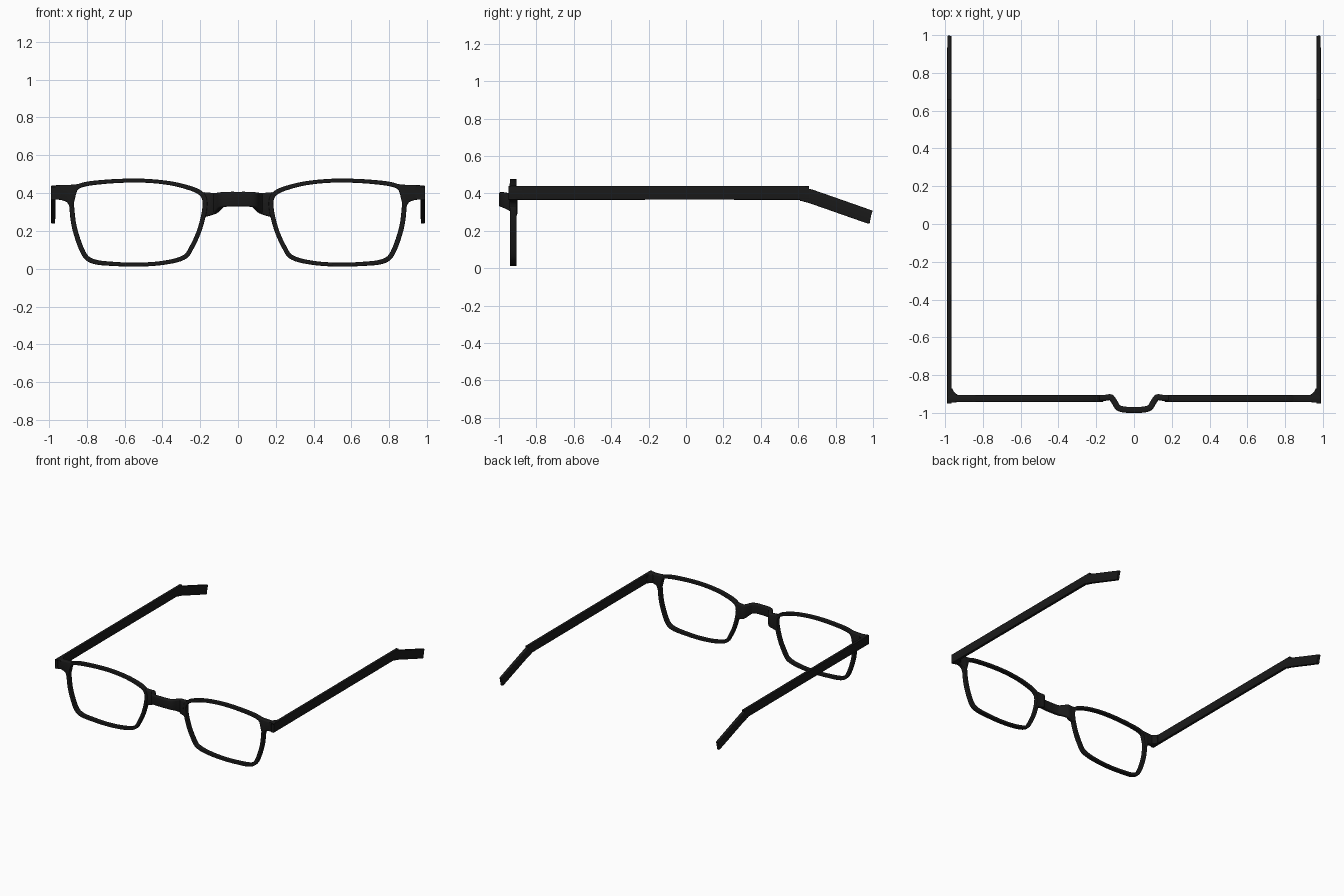
import bpy, bmesh, math
from mathutils import Vector

if "Cube" in bpy.data.objects:
    bpy.data.objects.remove(bpy.data.objects["Cube"])

black = bpy.data.materials.new("black_plastic")
black.diffuse_color = (0.01, 0.01, 0.01, 1)
black.use_nodes = True
black.node_tree.nodes["Principled BSDF"].inputs["Base Color"].default_value = black.diffuse_color


def spline(pts, steps, closed=False):
    """Catmull-Rom through tuples of any length."""
    n, out = len(pts), []
    for i in range(n if closed else n - 1):
        q = [pts[j % n] if closed else pts[min(max(j, 0), n - 1)]
             for j in range(i - 1, i + 3)]
        for s in range(steps):
            t = s / steps
            out.append(tuple(0.5 * (2 * b + (c - a) * t + (2 * a - 5 * b + 4 * c - d) * t * t
                             + (3 * b - a - 3 * c + d) * t ** 3) for a, b, c, d in zip(*q)))
    return out if closed else out + [tuple(pts[-1])]


def sweep(name, stations, closed=False, mirror=True, rounding=0.4):
    """Loft a rounded rectangle through (centre, half width vector, half height vector)."""
    bm = bmesh.new()
    rings = []
    for c, u, v in stations:
        a, b = u.length, v.length
        r = rounding * min(a, b)
        ring = []
        for k, (sx, sy) in enumerate([(1, 1), (-1, 1), (-1, -1), (1, -1)]):
            for m in range(4):
                ang = math.pi / 2 * (k + m / 3)
                p = sx * (a - r) + r * math.cos(ang)
                q = sy * (b - r) + r * math.sin(ang)
                ring.append(bm.verts.new(c + u * (p / a) + v * (q / b)))
        rings.append(ring)
    n = len(rings)
    for i in range(n if closed else n - 1):
        r0, r1 = rings[i], rings[(i + 1) % n]
        for j in range(16):
            k = (j + 1) % 16
            bm.faces.new((r0[j], r0[k], r1[k], r1[j]))
    if not closed:
        bm.faces.new(rings[0])
        bm.faces.new(rings[-1])
    bmesh.ops.recalc_face_normals(bm, faces=bm.faces)
    me = bpy.data.meshes.new(name)
    bm.to_mesh(me)
    bm.free()
    ob = bpy.data.objects.new(name, me)
    bpy.context.collection.objects.link(ob)
    me.materials.append(black)
    if mirror:
        ob.modifiers.new("mirror", 'MIRROR')
    bpy.ops.object.select_all(action='DESELECT')
    ob.select_set(True)
    bpy.context.view_layer.objects.active = ob
    bpy.ops.object.shade_smooth_by_angle(angle=math.radians(40))
    return ob


def tangents(pts, closed=False):
    n, out = len(pts), []
    for i in range(n):
        a = pts[(i - 1) % n] if closed else pts[max(i - 1, 0)]
        b = pts[(i + 1) % n] if closed else pts[min(i + 1, n - 1)]
        out.append((b - a).normalized())
    return out


# Lens rims: inner opening outline (x, z, rim width), counter to the outside
opening = [(.865, .386, .026), (.828, .429, .024), (.70, .449, .022), (.532, .456, .021),
           (.39, .446, .021), (.283, .423, .023), (.203, .388, .025), (.188, .328, .025),
           (.214, .212, .024), (.257, .116, .024), (.294, .069, .024), (.39, .043, .022),
           (.521, .032, .021), (.65, .036, .022), (.759, .050, .025), (.807, .09, .026),
           (.85, .21, .026), (.865, .31, .026)]
pts = spline(opening, 5, True)
pos = [Vector((p[0], -.924, p[1])) for p in pts]
rim = []
for p, c, t in zip(pts, pos, tangents(pos, True)):
    out = Vector((t.z, 0, -t.x))
    rim.append((c + out * p[2] / 2, out * p[2] / 2, Vector((0, .018, 0))))
sweep("lens_rims", rim, closed=True)

# Bridge: (x, y, bottom, top), bowed forwards over the nose
half = [(.183, -.921, .272, .405), (.15, -.920, .28, .402), (.122, -.918, .29, .401),
        (.103, -.943, .308, .402), (.083, -.973, .324, .405), (.045, -.983, .329, .407)]
path = half + [(0, -.984, .329, .407)] + [(-x, y, b, t) for x, y, b, t in reversed(half)]
pts = spline(path, 5)
pos = [Vector((p[0], p[1], (p[2] + p[3]) / 2)) for p in pts]
bridge = []
for p, c, t in zip(pts, pos, tangents(pos)):
    side = Vector((-t.y, t.x, 0)).normalized() * .016
    bridge.append((c, side, Vector((0, 0, (p[3] - p[2]) / 2))))
sweep("nose_bridge", bridge, mirror=False, rounding=0.6)

# End pieces joining rims to temples: (x, bottom, top)
ends = [(.80, .439, .454), (.83, .430, .450), (.852, .410, .447), (.869, .345, .445),
        (.886, .315, .444), (.903, .350, .443), (.94, .364, .442), (.985, .368, .441)]
sweep("end_pieces", [(Vector((x, -.924, (b + t) / 2)), Vector((0, .019, 0)),
                      Vector((0, 0, (t - b) / 2))) for x, b, t in spline(ends, 3)])

# Temples: (y, centre z, inner x), filleted at the front and bent down behind the ear
arm = [(-.944, .403, .94), (-.91, .403, .93), (-.892, .403, .950), (-.87, .403, .962),
       (-.84, .403, .966), (.54, .403, .966), (.60, .400, .966), (.65, .389, .966),
       (.70, .373, .966), (.96, .282, .967), (.978, .276, .969), (.987, .273, .974)]
pts = spline(arm, 3)
pos = [Vector((0, p[0], p[1])) for p in pts]
temple = []
for p, c, t in zip(pts, pos, tangents(pos)):
    outer = .989 - max(0, p[2] - .966) * .6 * (p[0] > .9)
    temple.append((c + Vector(((p[2] + outer) / 2, 0, 0)), Vector(((outer - p[2]) / 2, 0, 0)),
                   Vector((0, -t.z, t.y)) * .037))
sweep("temples", temple)
